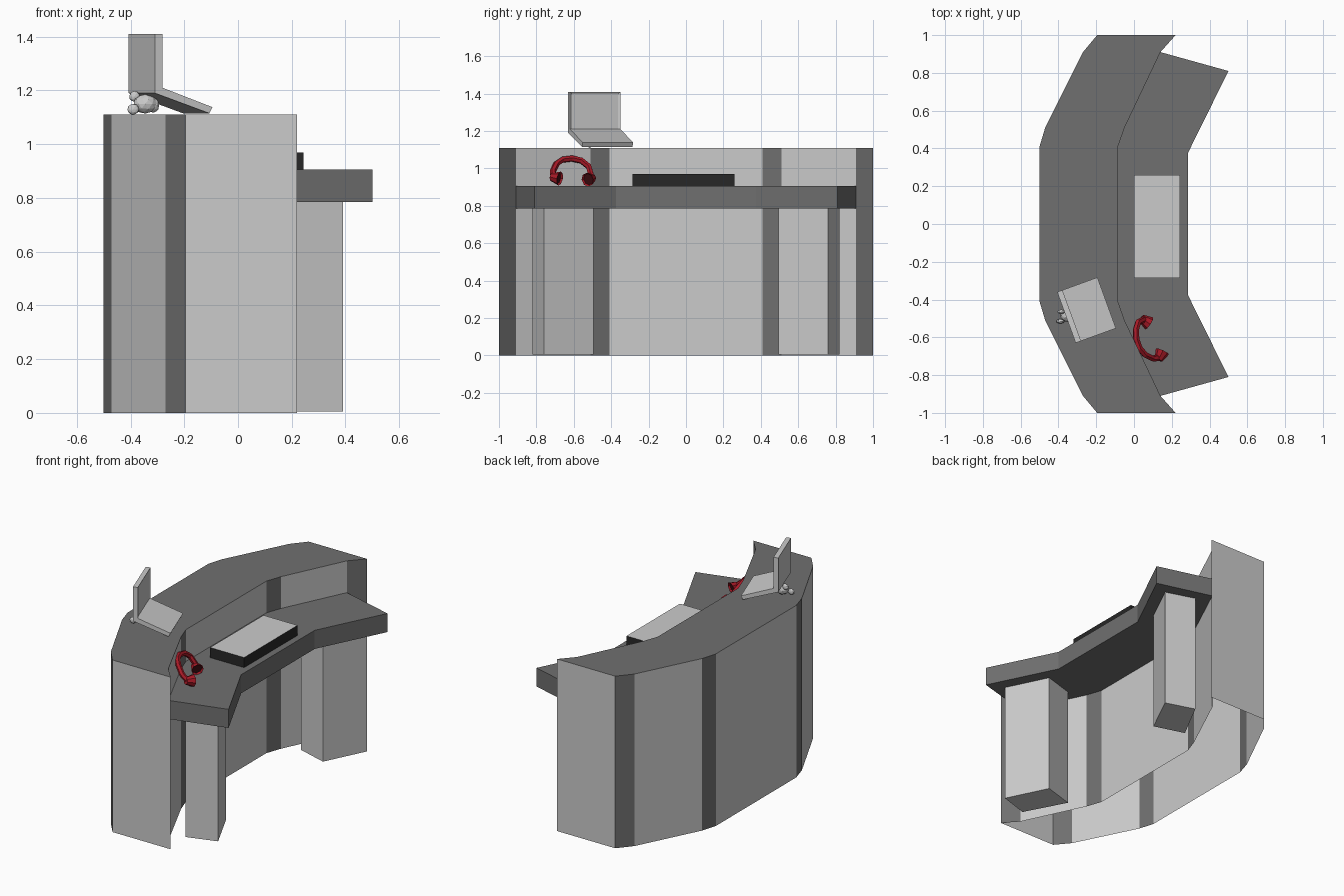
import bpy, bmesh, math
from mathutils import Matrix, Vector

if "Cube" in bpy.data.objects:
    bpy.data.objects.remove(bpy.data.objects["Cube"])


def material(name, rgb):
    m = bpy.data.materials.new(name)
    m.diffuse_color = (*rgb, 1)
    m.use_nodes = True
    m.node_tree.nodes["Principled BSDF"].inputs["Base Color"].default_value = m.diffuse_color
    return m


GREY = material("light_grey", (0.8, 0.8, 0.8))
DARK = material("dark_grey", (0.16, 0.16, 0.16))
BLACK = material("black", (0.02, 0.02, 0.02))
RED = material("red", (0.4, 0.01, 0.02))
MAROON = material("dark_red", (0.05, 0.004, 0.006))


def finish(name, bm, mats, matrix=None):
    if matrix is not None:
        bm.transform(matrix)
    me = bpy.data.meshes.new(name)
    bm.to_mesh(me)
    bm.free()
    for m in mats:
        me.materials.append(m)
    ob = bpy.data.objects.new(name, me)
    bpy.context.collection.objects.link(ob)
    return ob


def prism(pts, z0, z1, bottom=True):
    """Extruded outline; returns bmesh, side faces and top face."""
    bm = bmesh.new()
    lo = [bm.verts.new((x, y, z0)) for x, y in pts]
    hi = [bm.verts.new((x, y, z1)) for x, y in pts]
    n = len(pts)
    sides = [bm.faces.new((lo[i], lo[(i + 1) % n], hi[(i + 1) % n], hi[i])) for i in range(n)]
    top = bm.faces.new(hi)
    if bottom:
        bm.faces.new(lo[::-1])
    bmesh.ops.recalc_face_normals(bm, faces=bm.faces)
    return bm, sides, top


def mirrored(half):
    return half + [(x, -y) for x, y in reversed(half)]


# Counter: open underneath, dark top and dark corner strips
inner = [(0.14, 0.91), (-0.05, 0.51), (-0.085, 0.41)]
outline = mirrored([(-0.5, 0.41), (-0.47, 0.51), (-0.27, 0.91), (-0.195, 1.0), (0.22, 1.0)] + inner)
bm, sides, top = prism(outline, 0, 1.11, bottom=False)
top.material_index = 1
for f in sides[::2]:
    f.material_index = 1
finish("counter", bm, [GREY, DARK])

# Desk shelf on the inner side
bm, _, _ = prism(mirrored([(0.285, 0.375), (0.5, 0.81)] + inner), 0.785, 0.905)
finish("desk_top", bm, [DARK])

# Desk pedestals
for side, s in (("right", 1), ("left", -1)):
    pts = [(0.39, 0.76), (0.20, 0.82), (0.06, 0.555), (0.26, 0.495)]
    bm, _, _ = prism([(x, s * y) for x, y in pts], 0.005, 0.79)
    finish("pedestal_" + side, bm, [GREY])

# Black box with a pale top lying on the desk
bm, _, top = prism([(0, -0.285), (0.243, -0.285), (0.243, 0.26), (0, 0.26)], 0.905, 0.97)
top.material_index = 1
finish("desk_pad", bm, [BLACK, GREY])

# Laptop: side profiles extruded along the hinge direction
a = math.radians(20)
fx, fy = math.cos(a), math.sin(a)
place = Matrix(((fx, 0, fy, -0.407), (fy, 0, -fx, -0.36), (0, 1, 0, 0), (0, 0, 0, 1)))
bm, _, _ = prism([(0, 1.19), (0.215, 1.115), (0.227, 1.138), (0.03, 1.21), (0, 1.21)], 0, 0.287)
finish("laptop_base", bm, [GREY], place)
bm, sides, _ = prism([(0, 1.195), (0.03, 1.195), (0.03, 1.41), (0, 1.41)], 0, 0.287)
bmesh.ops.inset_region(bm, faces=[sides[1]], thickness=0.018)
bmesh.ops.translate(bm, verts=sides[1].verts, vec=(-0.006, 0, 0))
finish("laptop_screen", bm, [GREY], place)

# Lumpy prop holding up the back of the laptop
bm = bmesh.new()
for loc, size in (((-0.345, -0.485, 1.15), (0.045, 0.035, 0.036)),
                  ((-0.315, -0.48, 1.145), (0.022, 0.022, 0.028)),
                  ((-0.385, -0.465, 1.178), (0.02, 0.012, 0.02)),
                  ((-0.39, -0.515, 1.13), (0.022, 0.012, 0.02))):
    bmesh.ops.create_icosphere(bm, subdivisions=2, radius=1,
                               matrix=Matrix.Translation(loc) @ Matrix.Diagonal((*size, 1)))
finish("laptop_prop", bm, [GREY])

# Headset band: low-poly tube along an arch
path = [(0.055, -0.505, 0.955), (0.022, -0.52, 1.01), (0.01, -0.56, 1.042), (0.012, -0.61, 1.053),
        (0.03, -0.66, 1.047), (0.06, -0.692, 1.025), (0.1, -0.712, 0.985), (0.135, -0.708, 0.955)]
cu = bpy.data.curves.new("headset_band", 'CURVE')
cu.dimensions = '3D'
cu.bevel_depth = 0.017
cu.bevel_resolution = 1
cu.use_fill_caps = True
sp = cu.splines.new('POLY')
sp.points.add(len(path) - 1)
for p, co in zip(sp.points, path):
    p.co = (*co, 1)
sp.use_smooth = False
cu.materials.append(RED)
bpy.context.collection.objects.link(bpy.data.objects.new("headset_band", cu))

# Headset ear cups: flared cones with dark pads, facing inwards
for name, loc, axis in (("ear_cup_a", (0.06, -0.513, 0.945), (0.75, -0.5, -0.2)),
                        ("ear_cup_b", (0.14, -0.697, 0.95), (0.35, 0.75, -0.15))):
    bm = bmesh.new()
    bmesh.ops.create_cone(bm, cap_ends=True, segments=8, radius1=0.022, radius2=0.038, depth=0.05)
    cap = max(bm.faces, key=lambda f: f.calc_center_median().z)
    bmesh.ops.inset_region(bm, faces=[cap], thickness=0.007)
    bmesh.ops.translate(bm, verts=cap.verts, vec=(0, 0, -0.01))
    cap.material_index = 1
    rot = Vector(axis).to_track_quat('Z', 'Y').to_matrix().to_4x4()
    finish(name, bm, [RED, MAROON], Matrix.Translation(loc) @ rot)
